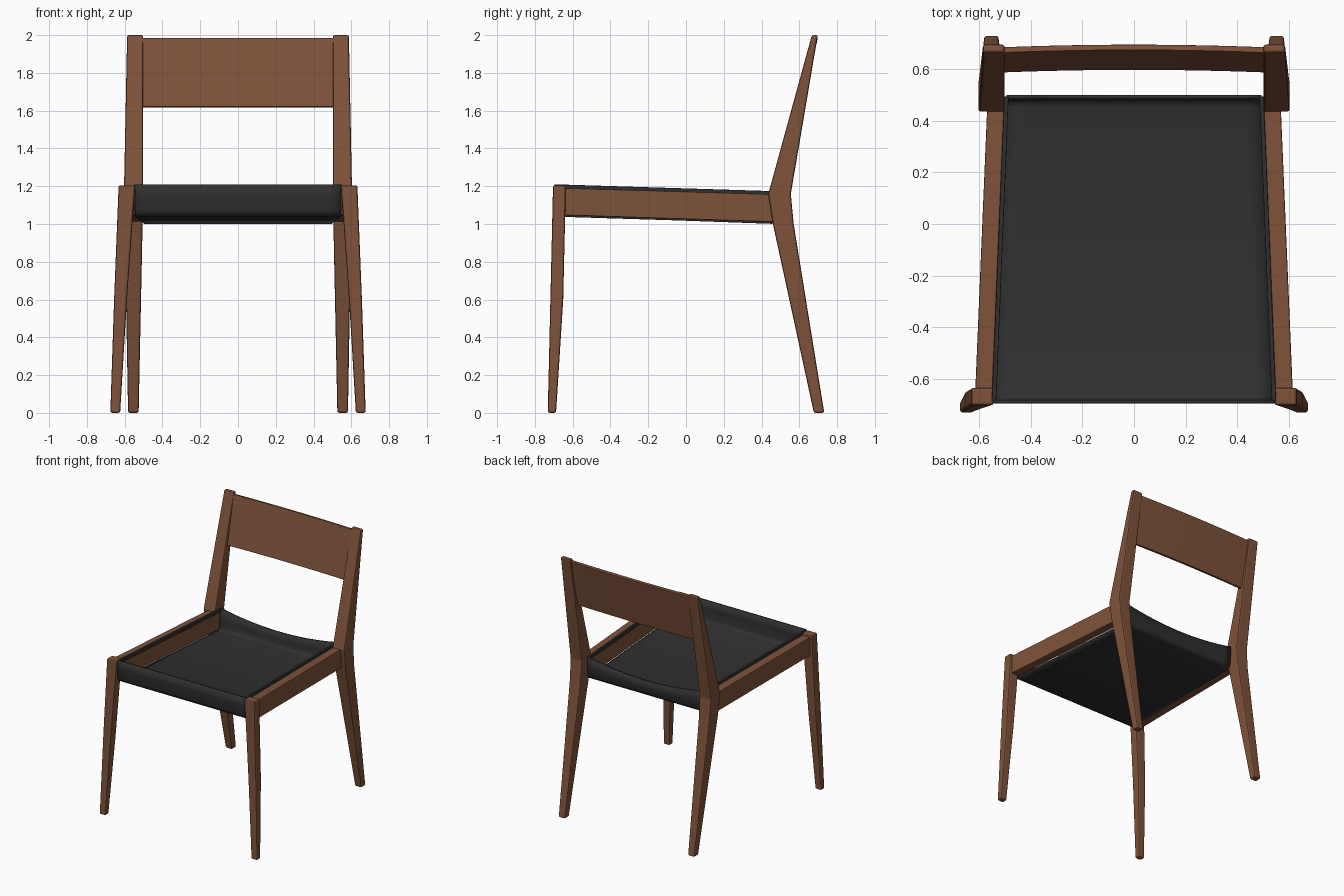
import bpy, bmesh, math

if "Cube" in bpy.data.objects:
    bpy.data.objects.remove(bpy.data.objects["Cube"])


def material(name, rgb):
    m = bpy.data.materials.new(name)
    m.diffuse_color = (*rgb, 1)
    m.use_nodes = True
    m.node_tree.nodes["Principled BSDF"].inputs["Base Color"].default_value = m.diffuse_color
    return m


WOOD = material("walnut wood", (0.21, 0.085, 0.043))
LEATHER = material("black leather", (0.029, 0.029, 0.029))


def make(name, bm, mat, bevel=0.0, mirror=False):
    bmesh.ops.recalc_face_normals(bm, faces=bm.faces)
    me = bpy.data.meshes.new(name)
    bm.to_mesh(me)
    bm.free()
    me.materials.append(mat)
    ob = bpy.data.objects.new(name, me)
    bpy.context.collection.objects.link(ob)
    if bevel:
        b = ob.modifiers.new("bevel", 'BEVEL')
        b.width, b.segments, b.limit_method = bevel, 2, 'ANGLE'
        b.angle_limit = math.radians(40)
    if mirror:
        ob.modifiers.new("mirror", 'MIRROR').use_clip = False
    return ob


def loft(rings):
    """Skin a list of four-point rings and cap both ends."""
    bm = bmesh.new()
    vs = [[bm.verts.new(p) for p in r] for r in rings]
    for a, b in zip(vs, vs[1:]):
        for i in range(4):
            k = (i + 1) % 4
            bm.faces.new((a[i], a[k], b[k], b[i]))
    bm.faces.new(vs[0])
    bm.faces.new(vs[-1])
    return bm


def post(sections):
    """Upright post from (z, x0, x1, y0, y1) sections."""
    return loft([[(x0, y0, z), (x1, y0, z), (x1, y1, z), (x0, y1, z)]
                 for z, x0, x1, y0, y1 in sections])


def bar(sections):
    """Lengthwise bar from (y, x0, x1, z0, z1) sections."""
    return loft([[(x0, y, z0), (x1, y, z0), (x1, y, z1), (x0, y, z1)]
                 for y, x0, x1, z0, z1 in sections])


# Tapered, splayed front legs
make("front_leg", post([(0, .624, .676, -.732, -.688),
                        (.6, .588, .656, -.718, -.650),
                        (1.205, .545, .632, -.704, -.636)]), WOOD, .01, True)

# Rear legs that bend at the seat and run up as back posts
make("rear_leg", post([(0, .526, .582, .677, .732),
                       (1.0, .505, .600, .460, .570),
                       (1.16, .502, .604, .436, .555),
                       (2.0, .502, .587, .666, .698)]), WOOD, .01, True)

# Side rails
make("side_rail", bar([(-.66, .550, .617, 1.047, 1.191),
                       (.48, .503, .569, 1.010, 1.157)]), WOOD, .005, True)

# Leather edge trim along the top and bottom of each rail
make("seat_side_trim", bar([(-.69, .535, .552, 1.18, 1.210),
                            (.495, .487, .504, 1.145, 1.173)]), LEATHER, .003, True)

# Gently bowed backrest panel
N = 12
rings = []
for i in range(N + 1):
    x = -.51 + 1.02 * i / N
    d = .010 * (1 - (x / .51) ** 2)
    rings.append([(x, .588 + d, 1.62), (x, .610 + d, 1.617),
                  (x, .687 + d, 1.982), (x, .665 + d, 1.986)])
make("backrest", loft(rings), WOOD, .003)

# Leather sling seat: front lip, sunken floor, back lip dipping in the middle
profile = [(-.697, 1.210), (-.697, 1.15), (-.694, 1.075), (-.685, 1.050),
           (-.66, 1.038), (-.05, 1.019), (.455, 1.001), (.482, 1.008),
           (.494, 1.03), (.498, 1.09), (.500, 1.173)]
bm = bmesh.new()
M = 16
rows = []
for j, (y, z) in enumerate(profile):
    w = .545 - .05 * (y + .695) / 1.195
    row = []
    for i in range(M + 1):
        t = -1 + 2 * i / M
        dip = .05 * (1 - t * t) * max(0, (z - 1.03) / .143) if j >= 8 else 0
        row.append(bm.verts.new((w * t, y, z - dip)))
    rows.append(row)
for a, b in zip(rows, rows[1:]):
    for i in range(M):
        bm.faces.new((a[i], a[i + 1], b[i + 1], b[i]))
me = bpy.data.meshes.new("seat")
bm.to_mesh(me)
bm.free()
me.materials.append(LEATHER)
seat = bpy.data.objects.new("seat", me)
bpy.context.collection.objects.link(seat)
s = seat.modifiers.new("thickness", 'SOLIDIFY')
s.thickness, s.offset = .014, 1
bpy.context.view_layer.objects.active = seat
seat.select_set(True)
bpy.ops.object.shade_smooth_by_angle(angle=math.radians(50))
